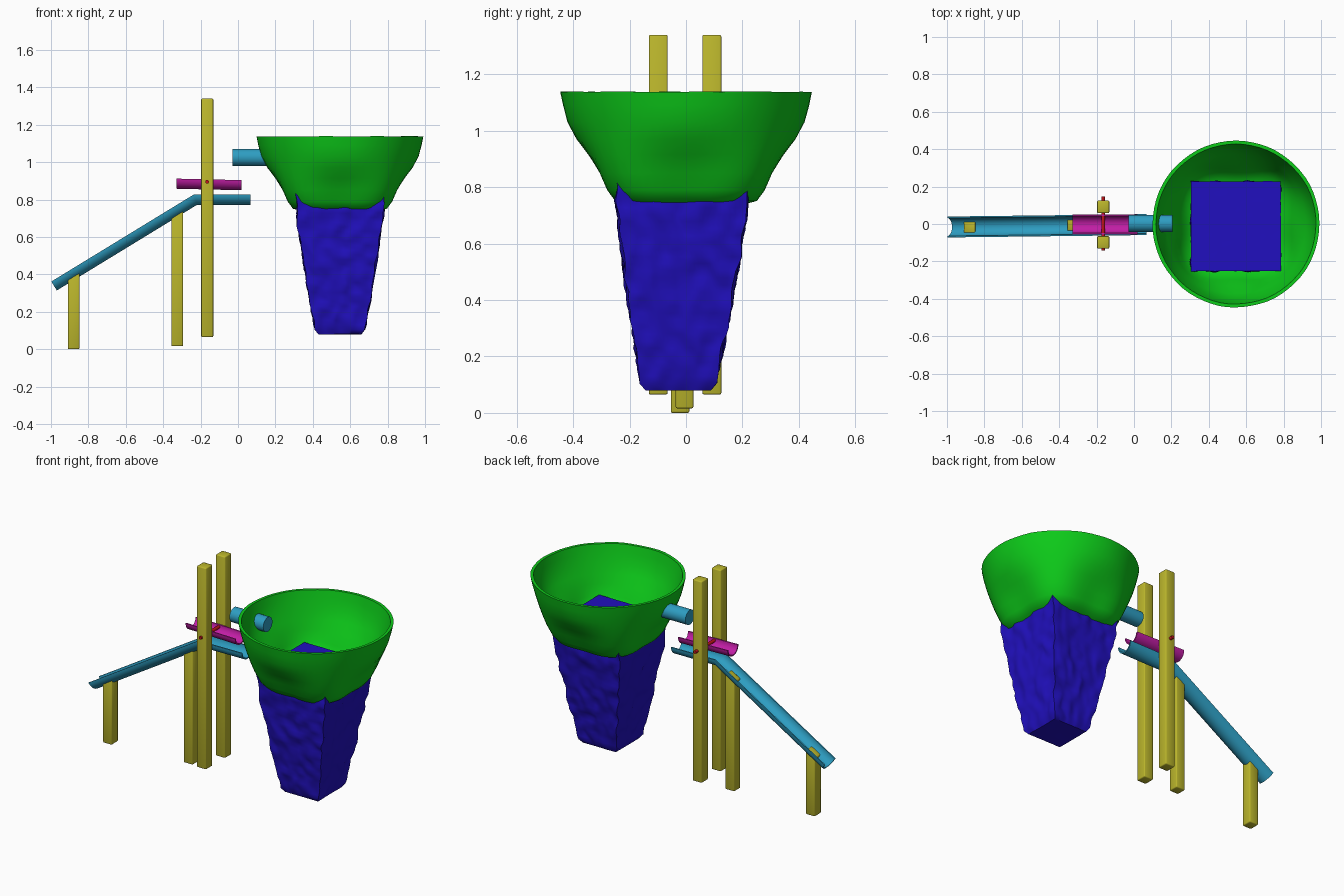
import bpy, bmesh, math
from mathutils import Vector, noise

if "Cube" in bpy.data.objects:
    bpy.data.objects.remove(bpy.data.objects["Cube"])


def material(name, rgb):
    m = bpy.data.materials.new(name)
    m.diffuse_color = (*rgb, 1)
    m.use_nodes = True
    m.node_tree.nodes["Principled BSDF"].inputs["Base Color"].default_value = m.diffuse_color
    return m


GREEN = material("green", (0.004, 0.60, 0.010))
BLUE = material("blue", (0.015, 0.005, 0.52))
CYAN = material("cyan", (0.027, 0.34, 0.54))
YELLOW = material("yellow", (0.50, 0.47, 0.025))
MAGENTA = material("magenta", (0.54, 0.013, 0.38))
RED = material("red", (0.52, 0.007, 0.010))


def finish(name, bm, mat, angle=40):
    bmesh.ops.recalc_face_normals(bm, faces=bm.faces)
    me = bpy.data.meshes.new(name)
    bm.to_mesh(me)
    bm.free()
    ob = bpy.data.objects.new(name, me)
    bpy.context.collection.objects.link(ob)
    me.materials.append(mat)
    bpy.ops.object.select_all(action='DESELECT')
    ob.select_set(True)
    bpy.context.view_layer.objects.active = ob
    bpy.ops.object.shade_smooth_by_angle(angle=math.radians(angle))
    return ob


def skin(bm, rings, caps=True):
    vs = [[bm.verts.new(p) for p in r] for r in rings]
    n = len(vs[0])
    for a, b in zip(vs, vs[1:]):
        for i in range(n):
            j = (i + 1) % n
            bm.faces.new((a[i], a[j], b[j], b[i]))
    if caps:
        bm.faces.new(vs[0])
        bm.faces.new(vs[-1])


def half_pipe(name, path, r, thick, mat, seg=16):
    """Open-topped channel; path points (x, y, z) follow the open edge."""
    pts = [Vector(p) for p in path]
    arc = [math.pi * i / seg for i in range(seg + 1)]
    section = [(r * math.cos(a), r * math.sin(a)) for a in arc]
    section += [((r - thick) * math.cos(a), (r - thick) * math.sin(a)) for a in reversed(arc)]
    rings = []
    for i, p in enumerate(pts):
        d1 = (p - pts[max(i - 1, 0)]) if i else pts[1] - p
        d2 = (pts[i + 1] - p) if i + 1 < len(pts) else d1
        d1, d2 = d1.normalized(), d2.normalized()
        t = (d1 + d2).normalized()
        down = Vector((t.z, 0, -t.x)).normalized() / max(t.dot(d1), 0.3)
        rings.append([p + Vector((0, u, 0)) + down * v for u, v in section])
    bm = bmesh.new()
    skin(bm, rings)
    return finish(name, bm, mat)


def post(name, x0, x1, y0, y1, z0, top_left, top_right):
    bm = bmesh.new()
    bottom = [(x0, y0, z0), (x1, y0, z0), (x1, y1, z0), (x0, y1, z0)]
    tops = [top_left, top_right, top_right, top_left]
    skin(bm, [bottom, [(p[0], p[1], t) for p, t in zip(bottom, tops)]])
    bmesh.ops.bevel(bm, geom=bm.edges[:], offset=0.006, segments=2, profile=0.5, affect='EDGES')
    return finish(name, bm, YELLOW, 50)


def rod(name, a, b, r, mat, seg=32):
    a, b = Vector(a), Vector(b)
    q = (b - a).to_track_quat('Z', 'Y')
    circ = [q @ Vector((r * math.cos(t), r * math.sin(t), 0))
            for t in (2 * math.pi * i / seg for i in range(seg))]
    bm = bmesh.new()
    skin(bm, [[a + c for c in circ], [b + c for c in circ]])
    return finish(name, bm, mat)


# Basin: round rim easing into a slightly square foot around the pedestal
profile = [(0.17, 0.725), (0.272, 0.752), (0.302, 0.79), (0.33, 0.85), (0.365, 0.915),
           (0.395, 0.97), (0.42, 1.03), (0.436, 1.09), (0.446, 1.138),
           (0.428, 1.138), (0.418, 1.09), (0.402, 1.03), (0.379, 0.97),
           (0.35, 0.915), (0.322, 0.85), (0.29, 0.80), (0.25, 0.775), (0.17, 0.75)]


def basin_point(r, z, a):
    square = 0.085 * min(max((1.0 - z) / 0.14, 0), 1)
    r *= 1 - square * math.cos(4 * a)
    p = Vector((r * math.cos(a), r * math.sin(a), z))
    wobble = noise.noise(p * 7) * 0.006
    return Vector((0.545 + p.x * (1 + wobble), p.y * (1 + wobble), z + wobble * 0.4))


bm = bmesh.new()
skin(bm, [[basin_point(r, z, 2 * math.pi * i / 64) for i in range(64)] for r, z in profile])
finish("basin", bm, GREEN)

# Rough stone pedestal: tapered, bumpy block with a flat top inside the basin
levels = [(0.0, 0.115), (0.03, 0.131), (0.09, 0.140), (0.4, 0.182), (0.8, 0.228), (1.0, 0.240)]


def half_width(t):
    for (t0, w0), (t1, w1) in zip(levels, levels[1:]):
        if t <= t1:
            return w0 + (w1 - w0) * (t - t0) / (t1 - t0)
    return levels[-1][1]


bm = bmesh.new()
bmesh.ops.create_cube(bm, size=2)
bmesh.ops.subdivide_edges(bm, edges=bm.edges[:], cuts=30, use_grid_fill=True)
for v in bm.verts:
    t = min(max((v.co.z + 1) / 2, 0), 1)
    w = half_width(t)
    p = Vector((0.545 + v.co.x * w, -0.027 + 0.015 * t + v.co.y * w, 0.08 + 0.773 * t))
    rough = 0.014 if 0.01 < t < 0.97 else 0.002
    n = noise.noise_vector(p * 17) * rough
    n.z *= 0.2
    v.co = p + n
finish("pedestal", bm, BLUE, 50)

# Water spout through the basin wall
rod("spout", (-0.03, 0.003, 1.025), (0.207, 0.003, 1.025), 0.046, CYAN)

# Bent lower channel
half_pipe("lower_channel", [(-0.998, -0.016, 0.362), (-0.235, -0.007, 0.828),
                            (0.068, -0.003, 0.828)], 0.056, 0.008, CYAN)

# Tipping channel on its axle
half_pipe("tipping_channel", [(-0.328, -0.002, 0.912), (0.02, -0.002, 0.904)],
          0.054, 0.008, MAGENTA)
rod("axle", (-0.165, -0.143, 0.895), (-0.165, 0.147, 0.895), 0.010, RED, 16)

# Tall posts carrying the axle
for side, y0, y1 in (("front", -0.132, -0.065), ("back", 0.058, 0.125)):
    post(side + "_axle_post", -0.197, -0.132, y0, y1, 0.065, 1.34, 1.34)

# Short posts cut to the slope of the lower channel
post("outer_support", -0.910, -0.848, -0.054, 0.012, 0.0, 0.373, 0.410)
post("inner_support", -0.356, -0.293, -0.037, 0.026, 0.016, 0.712, 0.748)
